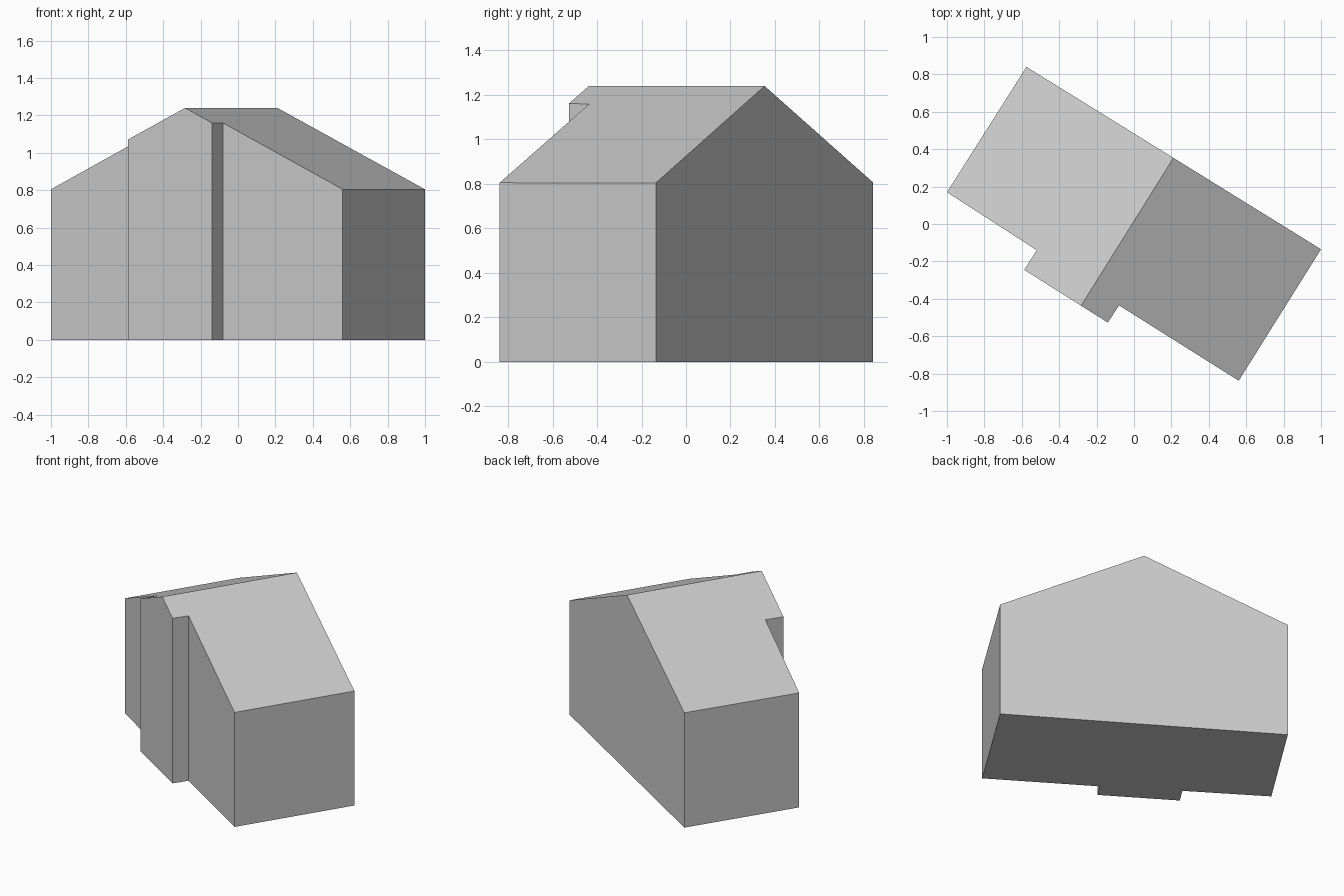
import bpy
import bmesh
from mathutils import Vector

cube = bpy.data.objects.get("Cube")
if cube:
    bpy.data.objects.remove(cube, do_unlink=True)

EAVES, RIDGE, TALL = 0.805, 1.24, 2.0

# Ground plan, with a shallow projecting bay on the front gable
plan = [(-1.0, 0.17), (-0.52, -0.14), (-0.587, -0.245), (-0.14, -0.527),
        (-0.08, -0.435), (0.56, -0.838), (1.0, -0.135), (-0.575, 0.84)]
ridge_front = Vector((-0.285, -0.44, RIDGE))
ridge_back = Vector((0.21, 0.352, RIDGE))
left_eave = Vector((-1.0, 0.17, EAVES))
right_eave = Vector((0.56, -0.838, EAVES))


def trim_to_slope(bm, eave):
    """Cut away everything above one roof slope and close the cut."""
    normal = (ridge_back - ridge_front).cross(eave - ridge_front).normalized()
    if normal.z < 0:
        normal.negate()
    cut = bmesh.ops.bisect_plane(
        bm, geom=bm.verts[:] + bm.edges[:] + bm.faces[:], dist=1e-5,
        plane_co=ridge_front, plane_no=normal, clear_outer=True)
    edges = [e for e in cut["geom_cut"]
             if isinstance(e, bmesh.types.BMEdge) and e.is_boundary]
    bmesh.ops.contextual_create(bm, geom=edges)


# Walls: the plan extruded upward, then trimmed by both roof slopes
bm = bmesh.new()
base = bm.faces.new([bm.verts.new((x, y, 0)) for x, y in plan])
top = bmesh.ops.extrude_face_region(bm, geom=[base], use_keep_orig=True)
bmesh.ops.translate(bm, vec=(0, 0, TALL),
                    verts=[v for v in top["geom"] if isinstance(v, bmesh.types.BMVert)])
for eave in (left_eave, right_eave):
    trim_to_slope(bm, eave)
bmesh.ops.recalc_face_normals(bm, faces=bm.faces[:])

mesh = bpy.data.meshes.new("gabled_house")
bm.to_mesh(mesh)
bm.free()
house = bpy.data.objects.new("gabled_house", mesh)
bpy.context.collection.objects.link(house)

# Plain grey finish
grey = bpy.data.materials.new("light_grey")
grey.use_nodes = True
colour = (0.6, 0.6, 0.6, 1.0)
grey.diffuse_color = colour
grey.node_tree.nodes["Principled BSDF"].inputs["Base Color"].default_value = colour
mesh.materials.append(grey)
